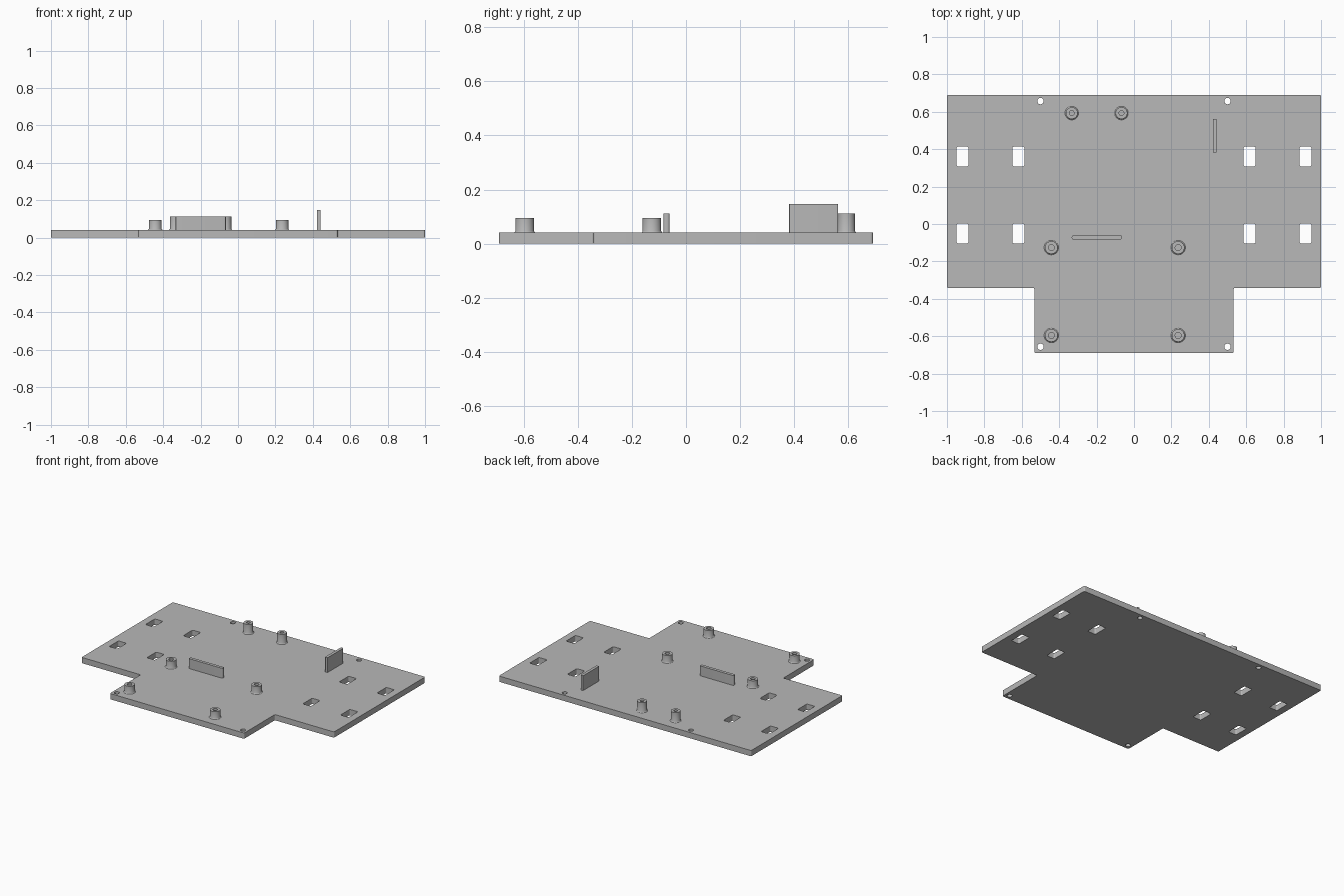
import bpy, bmesh
from math import pi, cos, sin
from mathutils import Vector

cube = bpy.data.objects.get("Cube")
if cube:
    bpy.data.objects.remove(cube, do_unlink=True)

grey = bpy.data.materials.new("plain grey")
grey.use_nodes = True
colour = (0.48, 0.48, 0.48, 1)
grey.diffuse_color = colour
grey.node_tree.nodes["Principled BSDF"].inputs["Base Color"].default_value = colour

TOP = 0.041


def finish(obj):
    """Weld, fix normals and shade with sharp edges kept."""
    bm = bmesh.new()
    bm.from_mesh(obj.data)
    bmesh.ops.remove_doubles(bm, verts=bm.verts, dist=1e-5)
    bmesh.ops.recalc_face_normals(bm, faces=bm.faces)
    bm.to_mesh(obj.data)
    bm.free()
    obj.data.materials.clear()
    obj.data.materials.append(grey)
    bpy.ops.object.select_all(action="DESELECT")
    obj.select_set(True)
    bpy.context.view_layer.objects.active = obj
    bpy.ops.object.shade_smooth_by_angle(angle=pi / 6)


def rounded(points, radius, steps=5):
    """Round every corner of an outline with a quadratic arc."""
    pts = [Vector(p) for p in points]
    out = []
    for i, p in enumerate(pts):
        a = p + (pts[i - 1] - p).normalized() * radius
        b = p + (pts[(i + 1) % len(pts)] - p).normalized() * radius
        for s in range(steps + 1):
            t = s / steps
            out.append(a * (1 - t) ** 2 + p * 2 * t * (1 - t) + b * t * t)
    return out


def box_outline(x, y, w, d):
    return [(x - w / 2, y - d / 2), (x + w / 2, y - d / 2),
            (x + w / 2, y + d / 2), (x - w / 2, y + d / 2)]


def circle(x, y, r, n=24):
    return [(x + r * cos(2 * pi * i / n), y + r * sin(2 * pi * i / n)) for i in range(n)]


def extrude(name, loops, z0, z1):
    """Solid from a filled outline; further loops become through holes."""
    curve = bpy.data.curves.new(name, "CURVE")
    curve.dimensions = "2D"
    curve.fill_mode = "BOTH"
    curve.extrude = (z1 - z0) / 2
    for loop in loops:
        spline = curve.splines.new("POLY")
        spline.points.add(len(loop) - 1)
        for point, p in zip(spline.points, loop):
            point.co = (p[0], p[1], 0, 1)
        spline.use_cyclic_u = True
    temp = bpy.data.objects.new(name + "_outline", curve)
    bpy.context.collection.objects.link(temp)
    bpy.context.view_layer.update()
    mesh = bpy.data.meshes.new_from_object(
        temp.evaluated_get(bpy.context.evaluated_depsgraph_get()))
    bpy.data.objects.remove(temp, do_unlink=True)
    for v in mesh.vertices:
        v.co.z += (z0 + z1) / 2
    obj = bpy.data.objects.new(name, mesh)
    bpy.context.collection.objects.link(obj)
    finish(obj)


def post(name, x, y, r, bore, height, n=32):
    """Lathed standoff with a flared foot and a blind bore."""
    profile = [(r + 0.005, TOP - 0.002), (r + 0.005, TOP), (r + 0.002, TOP + 0.002),
               (r, TOP + 0.006), (r, height), (bore, height), (bore, TOP + 0.001)]
    bm = bmesh.new()
    rings = [[bm.verts.new((px, py, z)) for px, py in circle(x, y, pr, n)]
             for pr, z in profile]
    for a, b in zip(rings, rings[1:]):
        for i in range(n):
            j = (i + 1) % n
            bm.faces.new((a[i], a[j], b[j], b[i]))
    bm.faces.new(rings[0])
    bm.faces.new(rings[-1])
    mesh = bpy.data.meshes.new(name)
    bm.to_mesh(mesh)
    bm.free()
    obj = bpy.data.objects.new(name, mesh)
    bpy.context.collection.objects.link(obj)
    finish(obj)


# Base plate: T outline, wheel slots and corner screw holes
half = [(0.532, -0.691), (0.532, -0.342), (1, -0.342), (1, 0.691)]
outline = half + [(-x, y) for x, y in reversed(half)]
loops = [rounded(outline, 0.01)]
for side in (-1, 1):
    for y in (0.361, -0.051):
        for x in (0.618, 0.917):
            loops.append(rounded(box_outline(side * x, y, 0.064, 0.106), 0.01))
    for y in (0.657, -0.656):
        loops.append(circle(side * 0.5, y, 0.017))
extrude("base_plate", loops, 0, TOP)

# Upright fins
extrude("centre_fin", [rounded(box_outline(-0.199, -0.072, 0.268, 0.022), 0.009)], TOP - 0.002, 0.112)
extrude("rear_fin", [rounded(box_outline(0.432, 0.472, 0.02, 0.181), 0.005)], TOP - 0.002, 0.147)

# Mounting posts
for y, row in ((-0.126, "middle"), (-0.596, "front")):
    for x, side in ((-0.442, "right"), (0.236, "left")):
        post(f"{row}_{side}_post", x, y, 0.034, 0.016, 0.095)
for x, side in ((-0.333, "right"), (-0.067, "left")):
    post(f"rear_{side}_post", x, 0.593, 0.0315, 0.013, 0.112)
